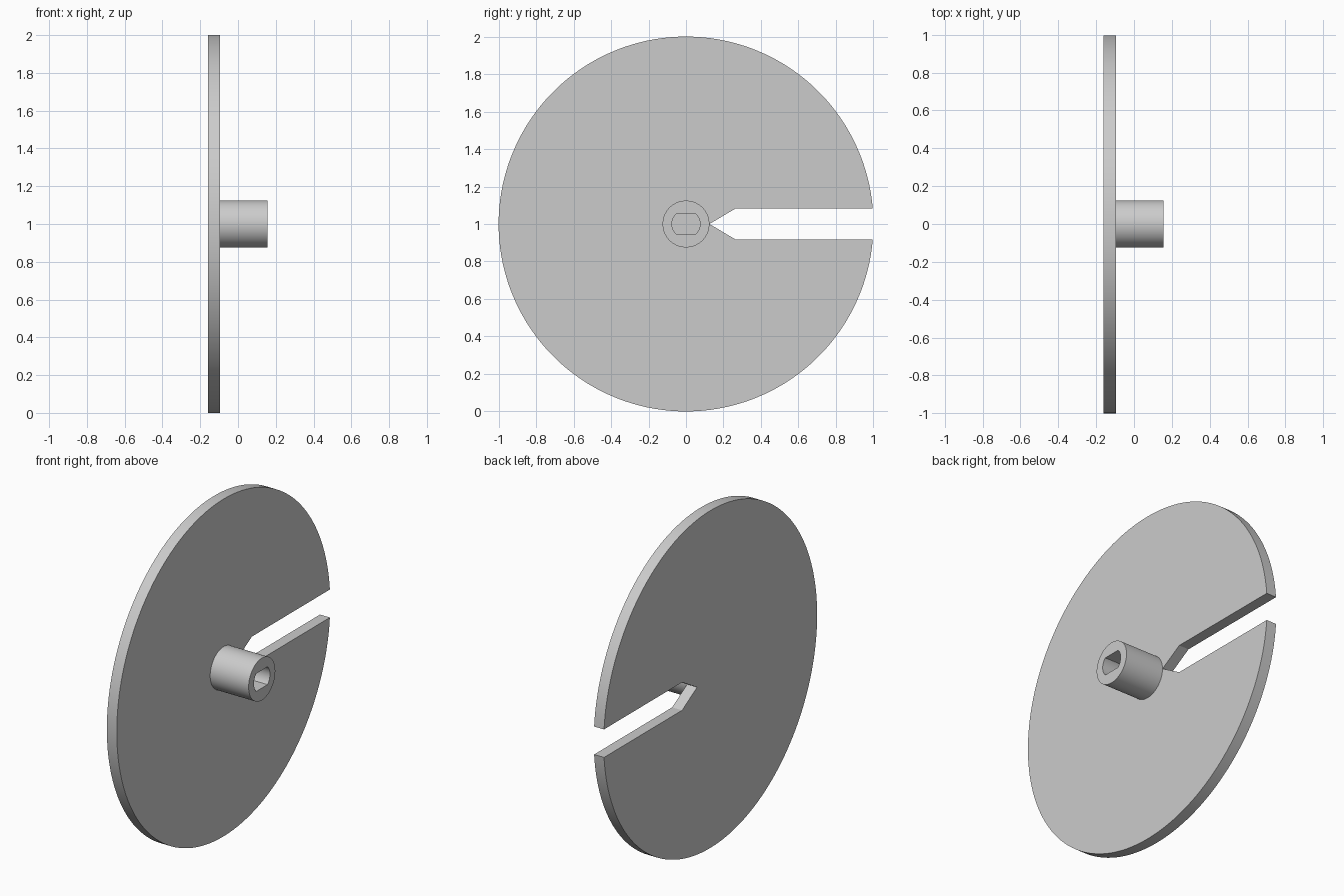
import bpy, bmesh, math

cube = bpy.data.objects.get("Cube")
if cube:
    bpy.data.objects.remove(cube, do_unlink=True)

CENTRE_Z = 1.0
DISC_BACK, DISC_FACE, HUB_END = -0.16, -0.095, 0.157
HUB_R, BORE_R, BORE_FLAT = 0.125, 0.075, 0.053
SLOT_HALF, SLOT_THROAT = 0.083, 0.265

grey = bpy.data.materials.new("plain grey")
grey.use_nodes = True
colour = (0.6, 0.6, 0.6, 1)
grey.diffuse_color = colour
grey.node_tree.nodes["Principled BSDF"].inputs["Base Color"].default_value = colour


def finish(name, bm):
    """Turn a bmesh into a shaded, coloured object."""
    bmesh.ops.recalc_face_normals(bm, faces=bm.faces)
    mesh = bpy.data.meshes.new(name)
    bm.to_mesh(mesh)
    bm.free()
    mesh.materials.append(grey)
    obj = bpy.data.objects.new(name, mesh)
    bpy.context.collection.objects.link(obj)
    bpy.ops.object.select_all(action='DESELECT')
    obj.select_set(True)
    bpy.context.view_layer.objects.active = obj
    bpy.ops.object.shade_smooth_by_angle(angle=math.radians(30))


def ring(bm, x, radius, count):
    """Loop of vertices around the x axis, radius given by a function of angle."""
    angles = [2 * math.pi * i / count for i in range(count)]
    return [bm.verts.new((x, radius(a) * math.cos(a), CENTRE_Z + radius(a) * math.sin(a)))
            for a in angles]


# Disc: round outline broken by a pointed slot, extruded along x
start = math.asin(SLOT_HALF)
steps = 144
outline = [(math.cos(a), math.sin(a)) for a in
           (start + (2 * math.pi - 2 * start) * i / steps for i in range(steps + 1))]
outline += [(SLOT_THROAT, -SLOT_HALF), (HUB_R, 0), (SLOT_THROAT, SLOT_HALF)]
bm = bmesh.new()
face = bm.faces.new([bm.verts.new((DISC_BACK, y, CENTRE_Z + z)) for y, z in outline])
extruded = bmesh.ops.extrude_face_region(bm, geom=[face], use_keep_orig=True)
moved = [v for v in extruded["geom"] if isinstance(v, bmesh.types.BMVert)]
bmesh.ops.translate(bm, verts=moved, vec=(DISC_FACE - DISC_BACK, 0, 0))
finish("slotted_disc", bm)


# Hub: tube with a round bore flattened above and below
def outer(a):
    return HUB_R


def bore(a):
    return min(BORE_R, BORE_FLAT / max(abs(math.sin(a)), 0.01))


bm = bmesh.new()
sides = 64
loops = [ring(bm, x, radius, sides) for x, radius in
         ((DISC_FACE, outer), (HUB_END, outer), (HUB_END, bore), (DISC_FACE, bore))]
for k, loop in enumerate(loops):
    following = loops[(k + 1) % len(loops)]
    for i in range(sides):
        j = (i + 1) % sides
        bm.faces.new((loop[i], loop[j], following[j], following[i]))
finish("hub", bm)
